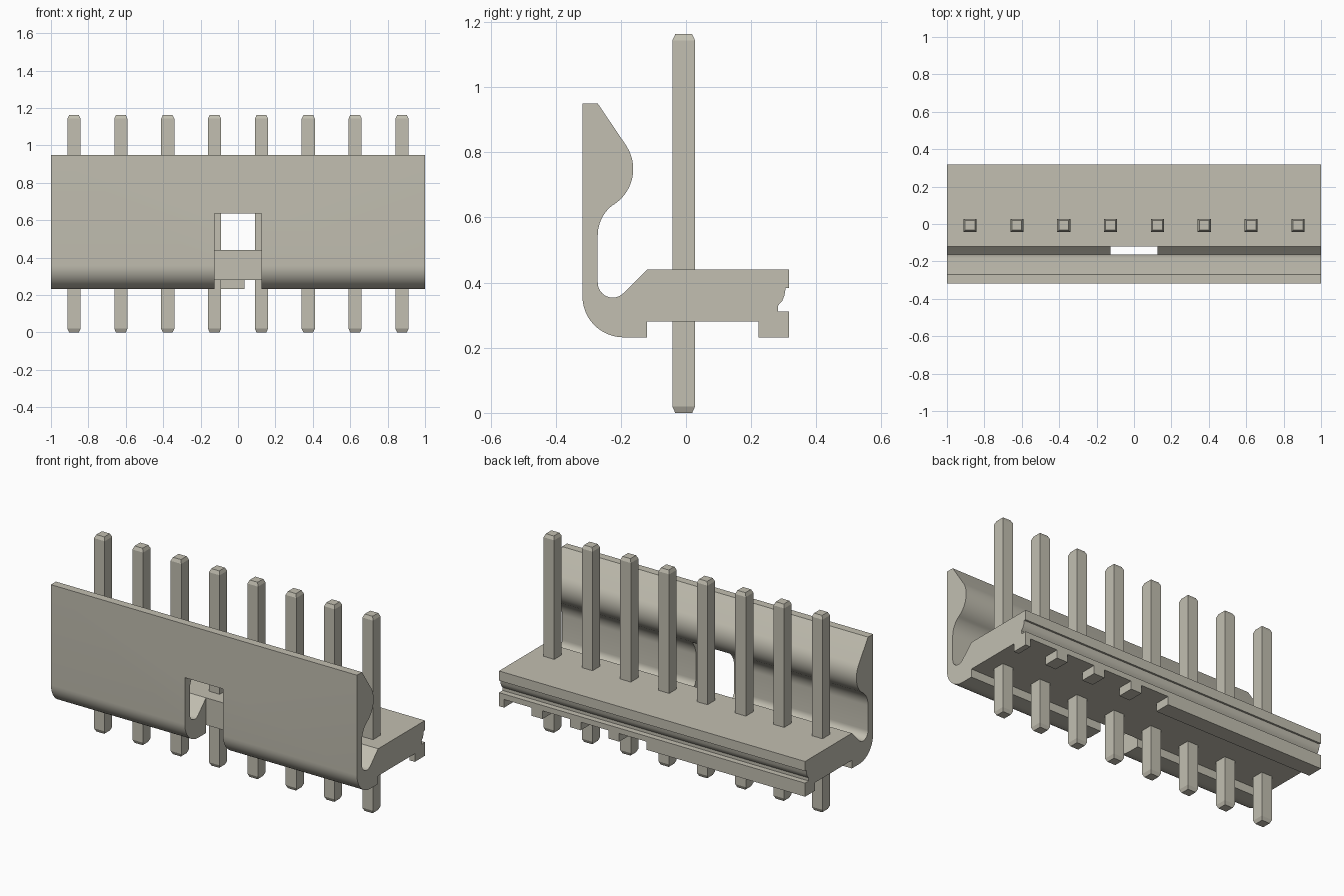
import bpy, bmesh
from math import sin, cos, radians

cube = bpy.data.objects.get("Cube")
if cube:
    bpy.data.objects.remove(cube, do_unlink=True)

mat = bpy.data.materials.new("warm_grey")
mat.use_nodes = True
colour = (0.54, 0.52, 0.44, 1)
mat.diffuse_color = colour
mat.node_tree.nodes["Principled BSDF"].inputs["Base Color"].default_value = colour


def finish(name, bm):
    bmesh.ops.recalc_face_normals(bm, faces=bm.faces[:])
    mesh = bpy.data.meshes.new(name)
    bm.to_mesh(mesh)
    bm.free()
    mesh.materials.append(mat)
    obj = bpy.data.objects.new(name, mesh)
    bpy.context.collection.objects.link(obj)
    return obj


def arc(cy, cz, r, start, end, n=12):
    angles = [radians(start + (end - start) * i / n) for i in range(n + 1)]
    return [(cy + r * cos(a), cz + r * sin(a)) for a in angles]


def extrude(name, profile, x0, x1):
    bm = bmesh.new()
    face = bm.faces.new([bm.verts.new((x0, y, z)) for y, z in profile])
    ext = bmesh.ops.extrude_face_region(bm, geom=[face])["geom"]
    moved = [v for v in ext if isinstance(v, bmesh.types.BMVert)]
    bmesh.ops.translate(bm, verts=moved, vec=(x1 - x0, 0, 0))
    return finish(name, bm)


def cut(target, x0, x1, y0, y1, z0, z1):
    cutter = extrude("cutter", [(y0, z0), (y1, z0), (y1, z1), (y0, z1)], x0, x1)
    cutter.hide_render = True
    mod = target.modifiers.new("cut", "BOOLEAN")
    mod.operation = "DIFFERENCE"
    mod.solver = "EXACT"
    mod.object = cutter
    bpy.context.view_layer.objects.active = target
    bpy.ops.object.modifier_apply(modifier=mod.name)
    bpy.data.objects.remove(cutter, do_unlink=True)


# Housing: hooked latch wall and base in one cross-section (y, z)
profile = [(-0.318, 0.95), (-0.271, 0.95)]
profile += arc(-0.292, 0.749, 0.13, 33.5, -56)          # latch bulge
profile += arc(-0.154, 0.545, 0.117, 124, 180)[1:]      # neck under bulge
profile += arc(-0.225, 0.40, 0.046, 180, 315)           # inner hook
profile += [(-0.12, 0.44), (0.317, 0.44), (0.317, 0.383), (0.306, 0.383)]
profile += [(0.302, 0.36), (0.295, 0.343), (0.283, 0.33), (0.283, 0.312)]  # rear groove
profile += [(0.317, 0.312), (0.317, 0.232), (0.222, 0.232), (0.222, 0.28)]
profile += [(-0.12, 0.28), (-0.12, 0.232)]
profile += arc(-0.192, 0.358, 0.126, 270, 180)          # outer hook
housing = extrude("housing", profile, -1, 1)

# Window through the latch wall
cut(housing, -0.125, 0.125, -0.5, -0.12, 0.1, 0.635)

# Notches in the rear foot beside the left-hand pins
pitch = 0.2505
for i in range(4):
    x = pitch * (i + 0.5)
    cut(housing, x - 0.09, x + 0.09, 0.2, 0.4, 0.1, 0.28)

bpy.ops.object.select_all(action="DESELECT")
housing.select_set(True)
bpy.context.view_layer.objects.active = housing
bpy.ops.object.shade_smooth_by_angle(angle=radians(25))


# Square pins with tapered tips
def pin(name, x, y):
    bm = bmesh.new()
    rings = []
    for z, h in ((0, 0.026), (0.02, 0.035), (1.143, 0.035), (1.163, 0.026)):
        corners = ((-h, -h), (h, -h), (h, h), (-h, h))
        rings.append([bm.verts.new((x + a, y + b, z)) for a, b in corners])
    for low, high in zip(rings, rings[1:]):
        for k in range(4):
            j = (k + 1) % 4
            bm.faces.new((low[k], low[j], high[j], high[k]))
    bm.faces.new(rings[0])
    bm.faces.new(rings[-1])
    finish(name, bm)


for i in range(8):
    pin(f"pin_{i + 1}", pitch * (i - 3.5), -0.007)
